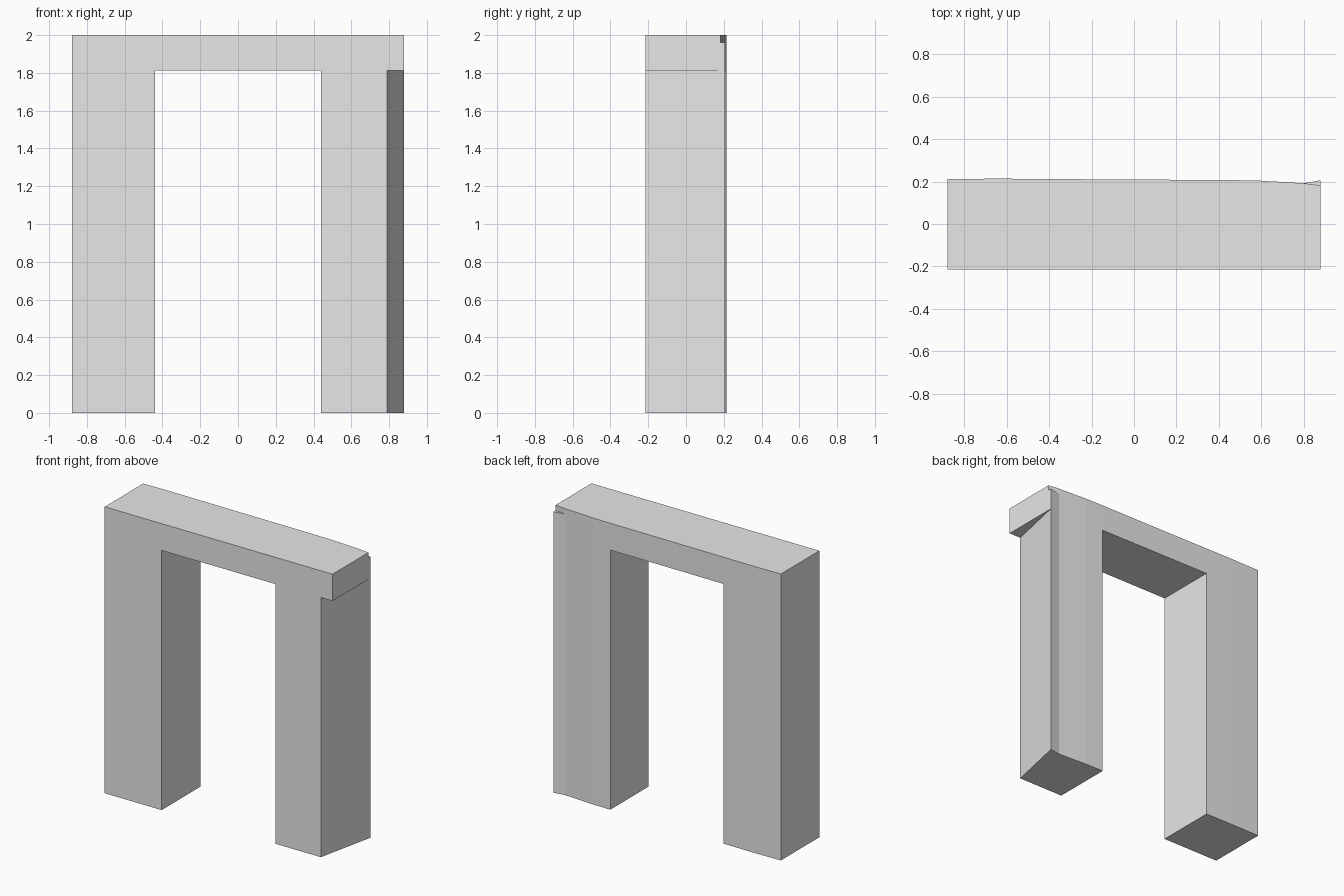
import bpy
import bmesh

cube = bpy.data.objects.get("Cube")
if cube:
    bpy.data.objects.remove(cube, do_unlink=True)

grey = bpy.data.materials.new("plain grey")
grey.use_nodes = True
colour = (0.8, 0.8, 0.8, 1)
grey.diffuse_color = colour
grey.node_tree.nodes["Principled BSDF"].inputs["Base Color"].default_value = colour

FRONT = -0.214
HALF = 0.88      # half of the overall width
INNER = 0.44     # half of the opening
SOFFIT = 1.813   # underside of the lintel
TOP = 2.0

# Slightly uneven line of the back wall, from right to left
back_right = [(-HALF, 0.211), (-0.65, 0.214), (-INNER, 0.212)]
back_left = [(INNER, 0.207), (0.58, 0.205), (0.8, 0.192)]
spur_tip = (HALF, 0.206)
lintel_tip = (HALF, 0.182)


def prism(name, outline, bottom, top):
    """Raise a plan outline into a solid between two heights."""
    bm = bmesh.new()
    face = bm.faces.new([bm.verts.new((x, y, bottom)) for x, y in outline])
    raised = bmesh.ops.extrude_face_region(bm, geom=[face])["geom"]
    verts = [v for v in raised if isinstance(v, bmesh.types.BMVert)]
    bmesh.ops.translate(bm, verts=verts, vec=(0, 0, top - bottom))
    bmesh.ops.recalc_face_normals(bm, faces=bm.faces)
    mesh = bpy.data.meshes.new(name)
    bm.to_mesh(mesh)
    bm.free()
    mesh.materials.append(grey)
    obj = bpy.data.objects.new(name, mesh)
    bpy.context.collection.objects.link(obj)
    return obj


# Straight post
prism("right_post", [(-HALF, FRONT)] + back_right + [(-INNER, FRONT)], 0, SOFFIT)

# Post with a slanted outer side that ends in a thin back corner
prism("left_post", [(INNER, FRONT)] + back_left + [spur_tip, (0.79, FRONT)], 0, SOFFIT)

# Back corner of the left post, rising behind the lintel
prism("left_post_corner", [back_left[-1], spur_tip, lintel_tip], SOFFIT, 1.962)

# Lintel across both posts, overhanging the slanted side
prism("lintel", [(-HALF, FRONT)] + back_right + back_left + [lintel_tip, (HALF, FRONT)], SOFFIT, TOP)
